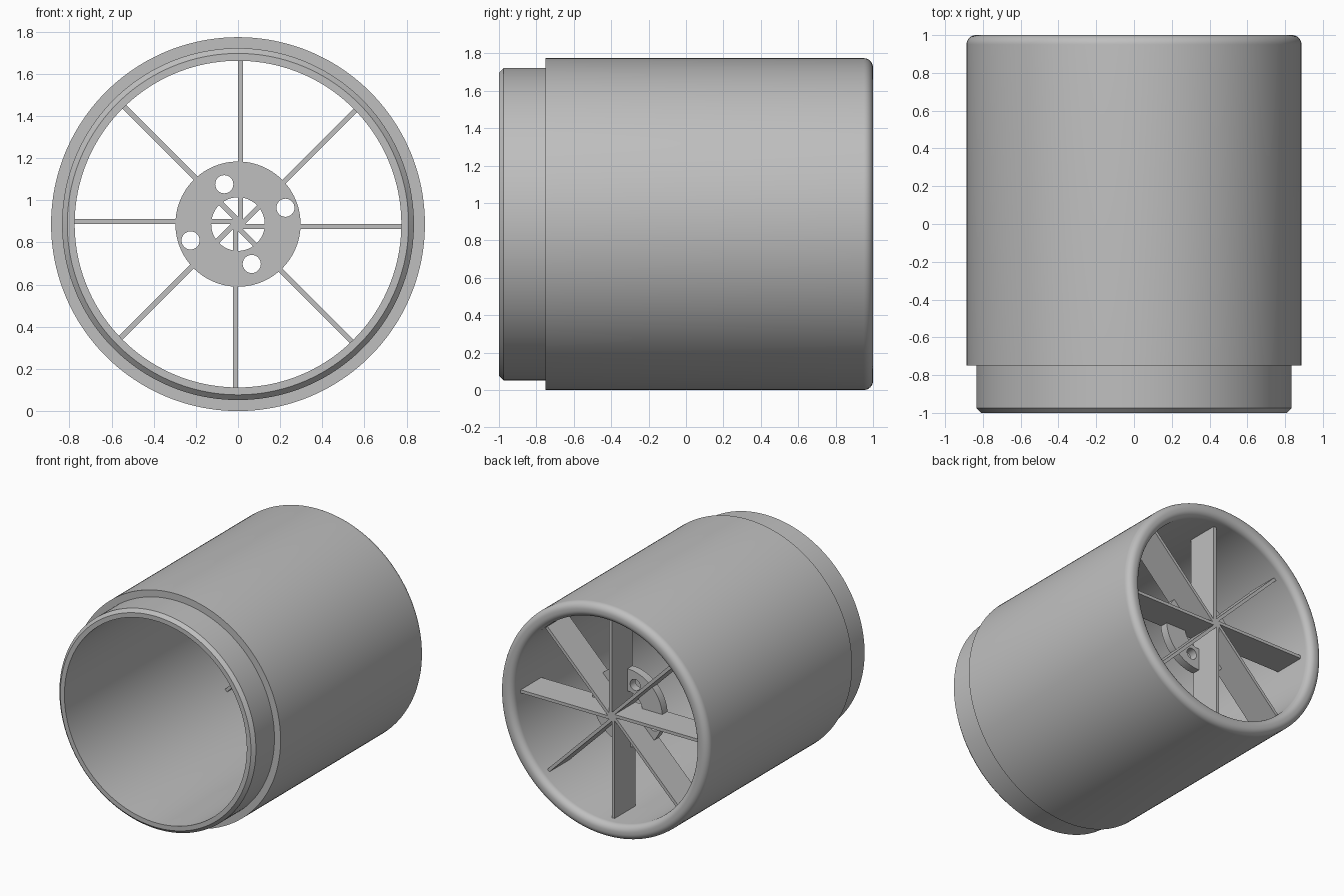
import bpy, bmesh, math
from mathutils import Matrix, Vector

cube = bpy.data.objects.get("Cube")
if cube:
    bpy.data.objects.remove(cube, do_unlink=True)

R = 0.887           # outer radius, also the height of the axis
BORE = 0.775
FILLET = 0.05
AXIS = Vector((0, 0, R))

grey = bpy.data.materials.new("plain_grey")
grey.use_nodes = True
grey.diffuse_color = (0.52, 0.52, 0.52, 1)
grey.node_tree.nodes["Principled BSDF"].inputs["Base Color"].default_value = (0.52, 0.52, 0.52, 1)


def finish(bm, name, smooth=True):
    bmesh.ops.recalc_face_normals(bm, faces=bm.faces)
    mesh = bpy.data.meshes.new(name)
    bm.to_mesh(mesh)
    bm.free()
    mesh.materials.append(grey)
    obj = bpy.data.objects.new(name, mesh)
    bpy.context.collection.objects.link(obj)
    bpy.ops.object.select_all(action='DESELECT')
    obj.select_set(True)
    bpy.context.view_layer.objects.active = obj
    if smooth:
        bpy.ops.object.shade_smooth_by_angle(angle=math.radians(30))
    return obj


def arc(r, y, start, steps=8):
    """Quarter circle of profile points around (r, y)."""
    return [(r + FILLET * math.cos(start + i * math.pi / 2 / steps),
             y + FILLET * math.sin(start + i * math.pi / 2 / steps)) for i in range(steps + 1)]


def cylinder(bm, radius, y0, y1, x=0, z=0, segments=64):
    place = (Matrix.Translation(AXIS + Vector((x, (y0 + y1) / 2, z)))
             @ Matrix.Rotation(math.pi / 2, 4, 'X'))
    bmesh.ops.create_cone(bm, cap_ends=True, segments=segments, radius1=radius,
                          radius2=radius, depth=y1 - y0, matrix=place)


# Duct: turned tube with a stepped, chamfered spigot and a rounded back lip
profile = [(BORE, -1), (0.81, -1), (0.835, -0.975), (0.835, -0.75), (R, -0.75)]
profile += arc(R - FILLET, 1 - FILLET, 0)
profile += arc(BORE + FILLET, 1 - FILLET, math.pi / 2)
bm = bmesh.new()
verts = [bm.verts.new((r, y, R)) for r, y in profile]
edges = [bm.edges.new((a, b)) for a, b in zip(verts, verts[1:] + verts[:1])]
bmesh.ops.spin(bm, geom=verts + edges, cent=AXIS, axis=(0, 1, 0),
               angle=math.tau, steps=160, use_merge=True)
bmesh.ops.remove_doubles(bm, verts=bm.verts, dist=1e-5)
finish(bm, "duct")

# Guide vanes: eight plates, each lying on the clockwise side of its radius
LENGTH, THICK, FRONT, BACK = 0.78, 0.024, 0.65, 0.9
for i in range(8):
    bm = bmesh.new()
    bmesh.ops.create_cube(bm, size=1)
    bmesh.ops.scale(bm, verts=bm.verts, vec=(THICK, BACK - FRONT, LENGTH))
    bmesh.ops.translate(bm, verts=bm.verts, vec=(THICK / 2, (FRONT + BACK) / 2, LENGTH / 2))
    turn = Matrix.Translation(AXIS) @ Matrix.Rotation(i * math.pi / 4, 4, 'Y')
    bmesh.ops.transform(bm, matrix=turn, verts=bm.verts)
    finish(bm, f"vane_{i + 1}", smooth=False)

# Mounting disc with a centre opening and four bolt holes
bm = bmesh.new()
cylinder(bm, 0.297, 0.647, 0.71, segments=96)
disc = finish(bm, "mounting_disc", smooth=False)

bm = bmesh.new()
cylinder(bm, 0.127, 0.5, 0.85)
for i in range(4):
    angle = math.radians(19 + 90 * i)
    reach = 0.238 if i % 2 == 0 else 0.2
    cylinder(bm, 0.043, 0.5, 0.85, reach * math.cos(angle), reach * math.sin(angle), 32)
cutter = finish(bm, "hole_cutter", smooth=False)
cutter.hide_render = True

cut = disc.modifiers.new("holes", 'BOOLEAN')
cut.operation = 'DIFFERENCE'
cut.solver = 'EXACT'
cut.object = cutter
bpy.ops.object.select_all(action='DESELECT')
disc.select_set(True)
bpy.context.view_layer.objects.active = disc
bpy.ops.object.modifier_apply(modifier=cut.name)
bpy.data.objects.remove(cutter, do_unlink=True)
bpy.ops.object.shade_smooth_by_angle(angle=math.radians(30))
